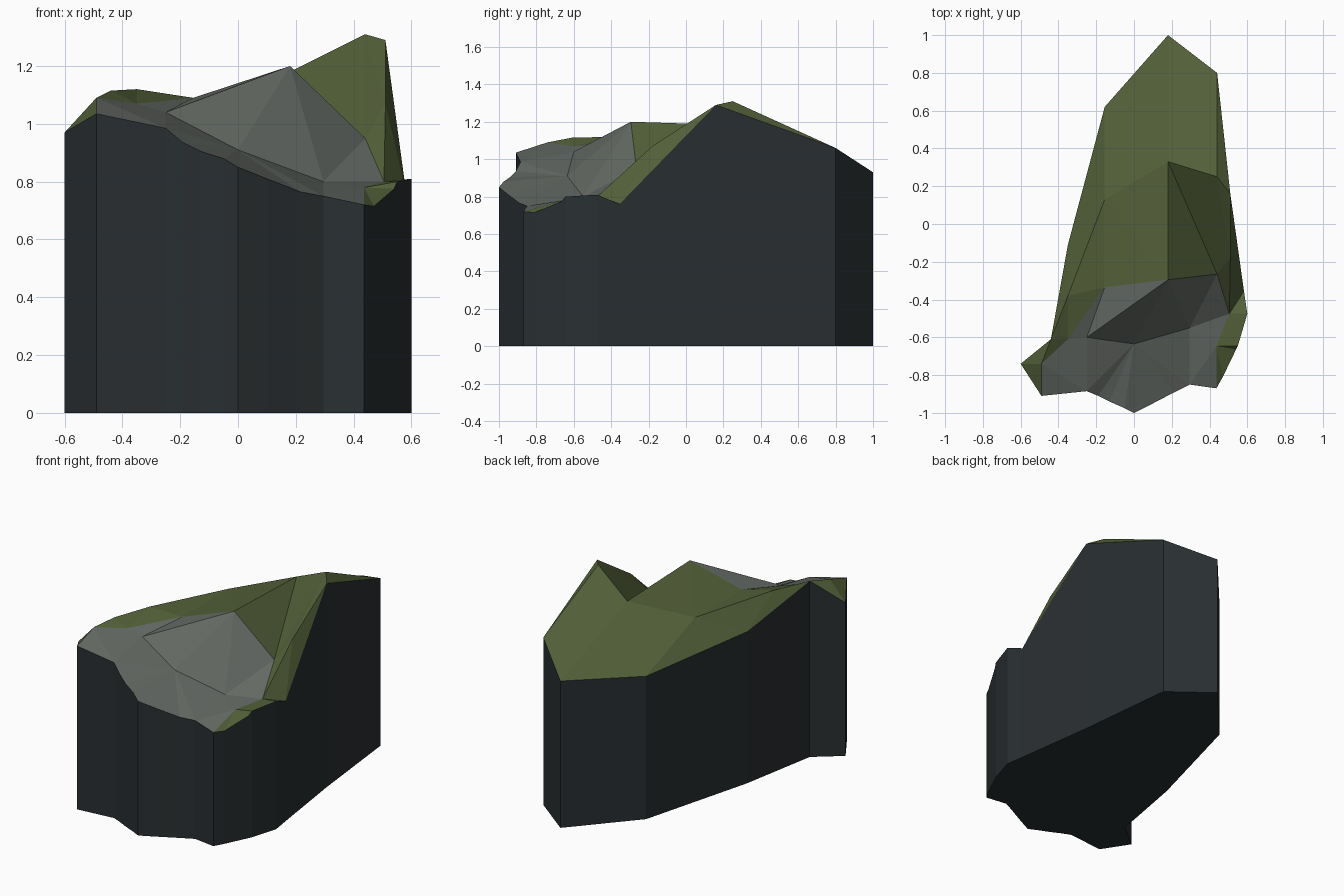
import bpy
import bmesh
from mathutils import Vector
from mathutils.geometry import delaunay_2d_cdt

if "Cube" in bpy.data.objects:
    bpy.data.objects.remove(bpy.data.objects["Cube"])

# Rim of the cliff, counter-clockwise from the far left corner (x, y, height)
rim = [(-.60, -.74, .97), (-.49, -.91, 1.035), (-.25, -.885, .985), (-.19, -.91, .935),
       (-.13, -.94, .905), (-.05, -.975, .88), (0, -1, .85), (.10, -.95, .81),
       (.215, -.89, .765), (.295, -.85, .75), (.436, -.87, .72), (.47, -.81, .715),
       (.54, -.665, .775), (.55, -.645, .80), (.60, -.475, .81), (.582, -.355, .76),
       (.51, .16, 1.29), (.44, .80, 1.06), (.18, 1, .93), (-.155, .62, .905),
       (-.35, -.11, .96), (-.44, -.61, 1.115)]
# Ridge and gully points inside the rim
inner = [(-.49, -.74, 1.09), (-.35, -.61, 1.07), (-.25, -.60, 1.04), (-.35, -.38, 1.12),
         (-.155, -.335, 1.09), (-.155, .13, 1.09), (.18, -.295, 1.20), (.18, .33, 1.18),
         (.44, .25, 1.31), (.44, -.265, .95), (.51, -.18, 1.07), (.505, -.475, .80),
         (.295, -.55, .80), (.436, -.645, .78), (0, -.635, .91)]
points = [Vector(p) for p in rim + inner]
n = len(rim)

# Crease lines as chains of point numbers; the first one borders the bare rock
rock_border = [1, 22, 23, 26, 28, 31, 33, 35, 10]
creases = [rock_border, [0, 22, 21, 25, 26], [25, 23], [20, 25, 27, 29, 30, 16], [19, 27, 26],
           [29, 28], [29, 31, 30], [18, 29], [17, 30, 32, 33, 14], [31, 32, 15], [24, 26],
           [22, 24, 28, 36, 34, 33], [23, 24, 36], [24, 2, 36, 6], [28, 34, 31],
           [34, 9, 36], [34, 35, 13], [17, 29]]
edges = sorted({tuple(sorted(e)) for c in creases for e in zip(c, c[1:])})

# Triangulate the top along the creases
flat, _, tris, origins, _, _ = delaunay_2d_cdt(
    [p.xy for p in points], edges, [list(range(n))], 1, 1e-5)
rock_outline = [points[i] for i in rock_border + list(range(9, 1, -1))]


def inside(x, y, poly):
    """Even-odd test of a plan position against an outline."""
    hit = False
    for a, b in zip(poly, poly[1:] + poly[:1]):
        if (a.y > y) != (b.y > y) and x < a.x + (y - a.y) * (b.x - a.x) / (b.y - a.y):
            hit = not hit
    return hit


def height(co):
    """Height at a crossing of creases, blended from the nearest points."""
    near = sorted(points, key=lambda p: (p.xy - co).length)[:3]
    w = [1 / (.001 + (p.xy - co).length) for p in near]
    return sum(p.z * k for p, k in zip(near, w)) / sum(w)


bm = bmesh.new()
top = []
for co, src in zip(flat, origins):
    z = points[src[0]].z if src else height(co)
    top.append(bm.verts.new((co.x, co.y, z)))

# Grassy and rocky top faces
for t in tris:
    f = bm.faces.new([top[i] for i in t])
    c = f.calc_center_median()
    f.material_index = 1 if inside(c.x, c.y, rock_outline) else 0

# Sheer walls and flat base
loose = [e for e in bm.edges if e.is_boundary]
foot = {}
for e in loose:
    for v in e.verts:
        if v not in foot:
            foot[v] = bm.verts.new((v.co.x, v.co.y, 0))
for e in loose:
    a, b = e.verts
    bm.faces.new([a, b, foot[b], foot[a]]).material_index = 2
base = bmesh.ops.contextual_create(bm, geom=[e for e in bm.edges if e.is_boundary])
for f in base["faces"]:
    f.material_index = 2
bmesh.ops.recalc_face_normals(bm, faces=bm.faces)

mesh = bpy.data.meshes.new("cliff_block")
bm.to_mesh(mesh)
bm.free()
for name, colour in (("grass", (.085, .115, .04, 1)), ("rock", (.125, .14, .125, 1)),
                     ("dark_wall", (.022, .028, .031, 1))):
    mat = bpy.data.materials.new(name)
    mat.diffuse_color = colour
    mat.use_nodes = True
    mat.node_tree.nodes["Principled BSDF"].inputs["Base Color"].default_value = mat.diffuse_color
    mesh.materials.append(mat)
bpy.context.collection.objects.link(bpy.data.objects.new("cliff_block", mesh))
